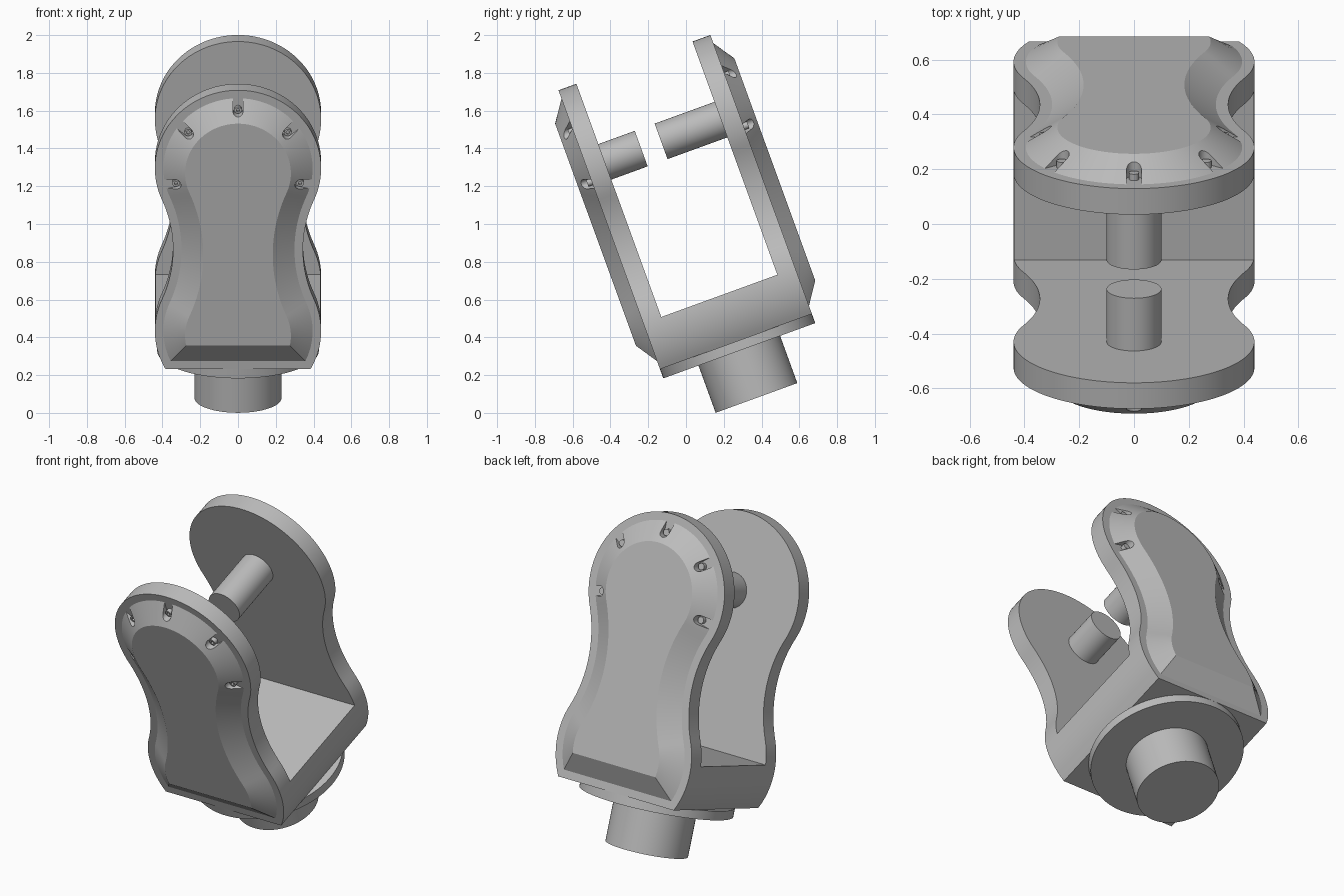
import bpy, bmesh, math
from mathutils import Matrix, Vector

cube = bpy.data.objects.get("Cube")
if cube:
    bpy.data.objects.remove(cube, do_unlink=True)

# One grey finish for the whole part
grey = bpy.data.materials.new("plain grey")
grey.use_nodes = True
colour = (0.5, 0.5, 0.5, 1)
grey.diffuse_color = colour
grey.node_tree.nodes["Principled BSDF"].inputs["Base Color"].default_value = colour

# Sizes in the bracket's upright frame
LOBE = 0.44            # radius of both rounded ends
LOW, HIGH = 0.48, 1.396  # heights of the rounded ends' centres
NECK = 0.344           # half width of the waist
BOTTOM, FLOOR = 0.265, 0.522
INNER, OUTER, PAD = 0.327, 0.428, 0.505  # distances from the mid plane
TILT = Matrix.Translation((0, 0.355, 0.129)) @ Matrix.Rotation(math.radians(20), 4, 'X')


def make(name, bm):
    bmesh.ops.recalc_face_normals(bm, faces=bm.faces)
    mesh = bpy.data.meshes.new(name)
    bm.to_mesh(mesh)
    bm.free()
    mesh.materials.append(grey)
    ob = bpy.data.objects.new(name, mesh)
    bpy.context.collection.objects.link(ob)
    return ob


def arc(cx, cz, r, a, b, n):
    return [(cx + r * math.cos(a + (b - a) * i / n),
             cz + r * math.sin(a + (b - a) * i / n)) for i in range(n + 1)]


def outline(d):
    """Waisted arm outline, shrunk by d on every side."""
    half = (HIGH - LOW) / 2
    waist = (NECK ** 2 + half ** 2 - LOBE ** 2) / (2 * (LOBE - NECK))
    cx, r = NECK + waist, LOBE - d
    t = math.atan2(half, cx)
    start = math.asin((BOTTOM + d - LOW) / r)
    right = arc(0, LOW, r, start, t, 16)
    right += arc(cx, LOW + half, waist + d, math.pi + t, math.pi - t, 24)[1:]
    right += arc(0, HIGH, r, -t, math.pi / 2, 36)[1:]
    return right + [(-x, z) for x, z in reversed(right[:-1])]


def loft(name, sections):
    """Join outlines, given as (points, y), into a closed solid."""
    bm = bmesh.new()
    rings = [[bm.verts.new((x, y, z)) for x, z in pts] for pts, y in sections]
    for a, b in zip(rings, rings[1:]):
        for i in range(len(a)):
            j = (i + 1) % len(a)
            bm.faces.new((a[i], a[j], b[j], b[i]))
    bm.faces.new(rings[0])
    bm.faces.new(rings[-1])
    return make(name, bm)


def cylinder(name, r, start, end, segments=64):
    start, end = Vector(start), Vector(end)
    axis = end - start
    bm = bmesh.new()
    bmesh.ops.create_cone(bm, cap_ends=True, segments=segments, radius1=r, radius2=r,
                          depth=axis.length)
    turn = axis.to_track_quat('Z', 'Y').to_matrix().to_4x4()
    bm.transform(Matrix.Translation((start + end) / 2) @ turn)
    return make(name, bm)


def cut(ob, cutter):
    mod = ob.modifiers.new("cut", 'BOOLEAN')
    mod.operation, mod.solver, mod.object = 'DIFFERENCE', 'EXACT', cutter
    bpy.context.view_layer.objects.active = ob
    bpy.ops.object.modifier_apply(modifier=mod.name)
    bpy.data.objects.remove(cutter, do_unlink=True)


parts = []

# Fork: the waisted outline run through, with the space between the arms cut out
fork = loft("fork", [(outline(0), -OUTER), (outline(0), OUTER)])
gap = [(-1, FLOOR), (1, FLOOR), (1, 2.2), (-1, 2.2)]
cut(fork, loft("gap_cutter", [(gap, -INNER), (gap, INNER)]))
parts.append(fork)

# Bevelled cover pads with screw slots around the rounded end
SCREW_RING, SLOT = 0.337, 0.027
angles = [math.pi / 2 + k * math.tau / 7 for k in range(-2, 3)]
for side, word in ((-1, "front"), (1, "back")):
    pad = loft(word + "_cover", [(outline(0.045), side * OUTER), (outline(0.16), side * PAD)])
    for k, a in enumerate(angles):
        slot = arc(SCREW_RING, 0, SLOT, math.pi / 2, math.pi * 1.5, 12)
        slot += [(0.5, -SLOT), (0.5, SLOT)]
        c, s = math.cos(a), math.sin(a)
        slot = [(x * c - z * s, HIGH + x * s + z * c) for x, z in slot]
        cut(pad, loft("slot_cutter", [(slot, side * (OUTER - 0.05)), (slot, side * (PAD + 0.05))]))

        # Screw head with a hexagonal socket
        x, z = SCREW_RING * c, HIGH + SCREW_RING * s
        top = side * (OUTER + 0.025)
        screw = cylinder(f"{word}_screw_{k + 1}", 0.019, (x, side * (OUTER - 0.01), z),
                         (x, top, z), 24)
        cut(screw, cylinder("socket_cutter", 0.010, (x, top - side * 0.014, z),
                            (x, top + side * 0.02, z), 6))
        parts.append(screw)
    parts.append(pad)

# Pivot pins facing each other between the arms
parts.append(cylinder("front_pin", 0.1, (0, -INNER, HIGH), (0, -0.122, HIGH)))
parts.append(cylinder("back_pin", 0.1, (0, INNER, HIGH), (0, -0.01, HIGH)))

# Swivel flange and shaft below the fork
parts.append(cylinder("flange", 0.428, (0, 0, 0.213), (0, 0, BOTTOM), 96))
parts.append(cylinder("shaft", 0.23, (0, 0, -0.053), (0, 0, 0.22)))

# Lean everything back and smooth the curved sides
bpy.ops.object.select_all(action='DESELECT')
for ob in parts:
    ob.data.transform(TILT)
    ob.select_set(True)
bpy.context.view_layer.objects.active = fork
bpy.ops.object.shade_smooth_by_angle(angle=math.radians(25))
